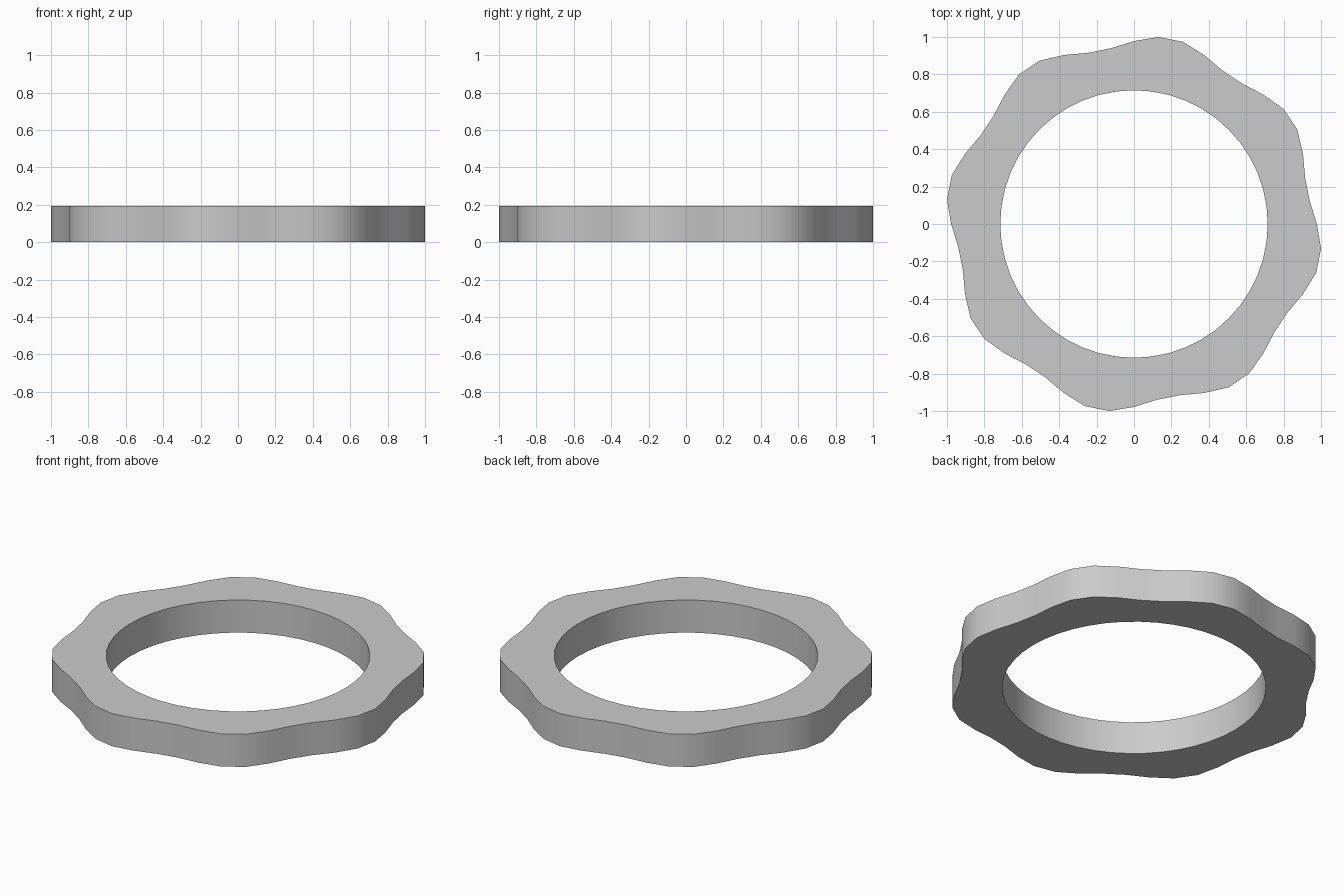
import bpy, bmesh
from math import sin, cos, pi, radians

if "Cube" in bpy.data.objects:
    bpy.data.objects.remove(bpy.data.objects["Cube"])

SEGMENTS, LOBES = 48, 8
BASE, WAVE, INNER, HEIGHT = 0.978, 0.0354, 0.715, 0.195

bm = bmesh.new()


def loop(radius, z):
    pts = []
    for i in range(SEGMENTS):
        a = 2 * pi * i / SEGMENTS
        r = radius(a)
        pts.append(bm.verts.new((r * cos(a), r * sin(a), z)))
    return pts


def wavy(a):
    return BASE - WAVE * sin(LOBES * a)


def bore(a):
    return INNER


# Rectangular section: wavy outer wall, round bore, flat top and bottom
rings = [loop(wavy, 0), loop(wavy, HEIGHT), loop(bore, HEIGHT), loop(bore, 0)]
for k in range(4):
    p, q = rings[k], rings[(k + 1) % 4]
    for i in range(SEGMENTS):
        j = (i + 1) % SEGMENTS
        bm.faces.new((p[i], p[j], q[j], q[i]))
bmesh.ops.recalc_face_normals(bm, faces=bm.faces[:])

mesh = bpy.data.meshes.new("scalloped_ring")
bm.to_mesh(mesh)
bm.free()
ring = bpy.data.objects.new("scalloped_ring", mesh)
bpy.context.collection.objects.link(ring)

# Smooth walls, crisp rims
bpy.context.view_layer.objects.active = ring
ring.select_set(True)
bpy.ops.object.shade_smooth_by_angle(angle=radians(30))
